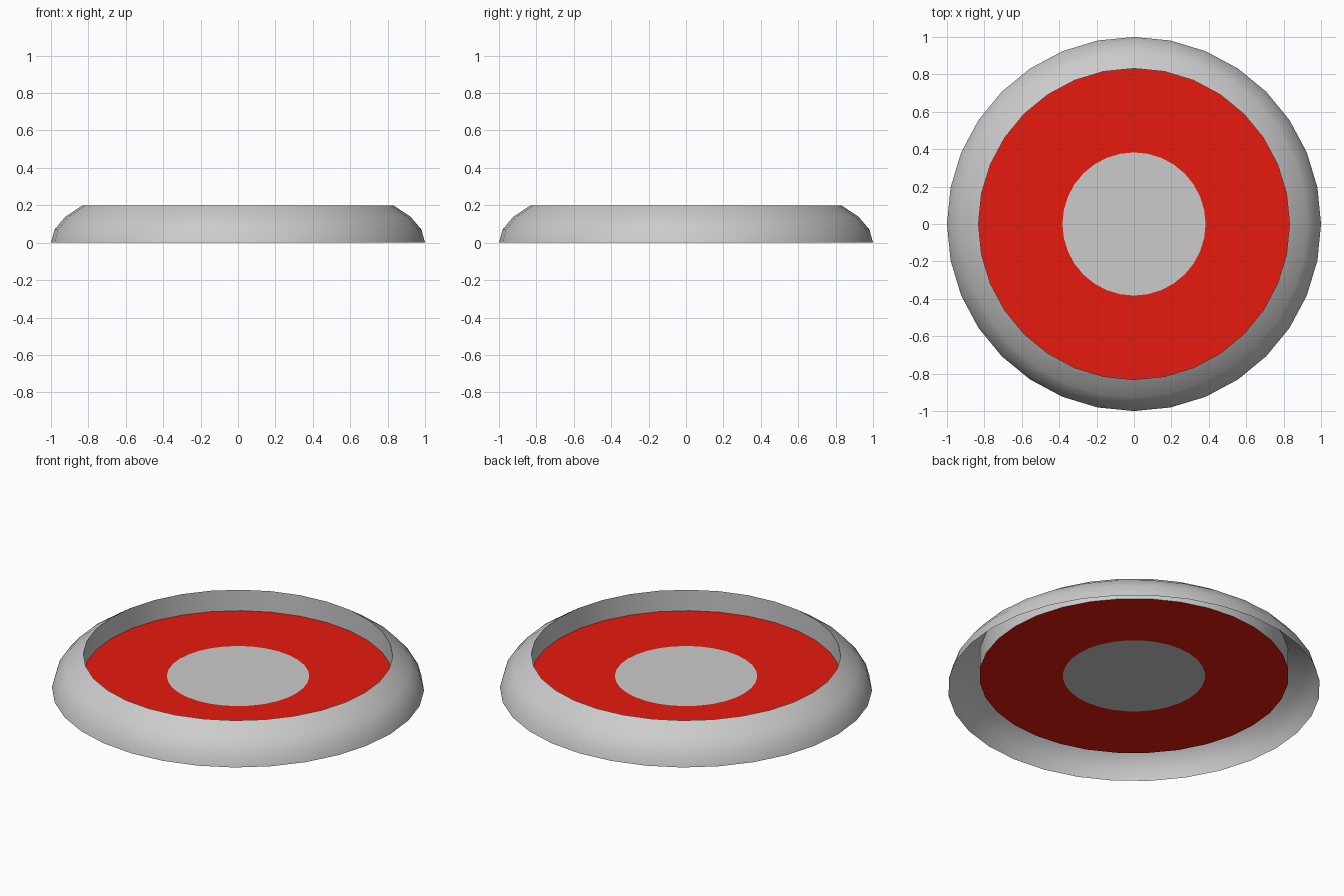
import bpy, bmesh
from math import sin, cos, pi, radians

if "Cube" in bpy.data.objects:
    bpy.data.objects.remove(bpy.data.objects["Cube"])

SIDES = 32
HEIGHT = 0.36      # flattening of the dome the rim is cut from
FLOOR_Z = 0.076    # height of the sunken face


def lathe(name, profile, color=None, cap=False):
    """Revolve (radius, z) points about z; optionally fill the last ring."""
    bm = bmesh.new()
    rings = [[bm.verts.new((r * cos(2 * pi * i / SIDES), r * sin(2 * pi * i / SIDES), z))
              for i in range(SIDES)] for r, z in profile]
    for a, b in zip(rings, rings[1:]):
        for i in range(SIDES):
            j = (i + 1) % SIDES
            bm.faces.new((a[i], a[j], b[j], b[i]))
    if cap:
        bm.faces.new(rings[-1])
    mesh = bpy.data.meshes.new(name)
    bm.to_mesh(mesh)
    bm.free()
    obj = bpy.data.objects.new(name, mesh)
    bpy.context.collection.objects.link(obj)
    if color:
        mat = bpy.data.materials.new(name + "_colour")
        mat.diffuse_color = color
        mat.use_nodes = True
        mat.node_tree.nodes["Principled BSDF"].inputs["Base Color"].default_value = mat.diffuse_color
        mesh.materials.append(mat)
    bpy.ops.object.select_all(action='DESELECT')
    obj.select_set(True)
    bpy.context.view_layer.objects.active = obj
    bpy.ops.object.shade_smooth_by_angle(angle=radians(30))
    return obj


# Domed outer rim, open underneath, with a vertical wall down to the sunken face
dome = [(cos(k * pi / 16), HEIGHT * sin(k * pi / 16)) for k in range(4)]
inner_r = dome[-1][0]
centre_r = sin(pi / 8)
lathe("rim", dome + [(inner_r, FLOOR_Z)])

# Red band and grey centre of the sunken face
lathe("red_band", [(inner_r, FLOOR_Z), (centre_r, FLOOR_Z)], (0.8, 0.01, 0.004, 1))
lathe("centre_disc", [(centre_r, FLOOR_Z)], cap=True)
